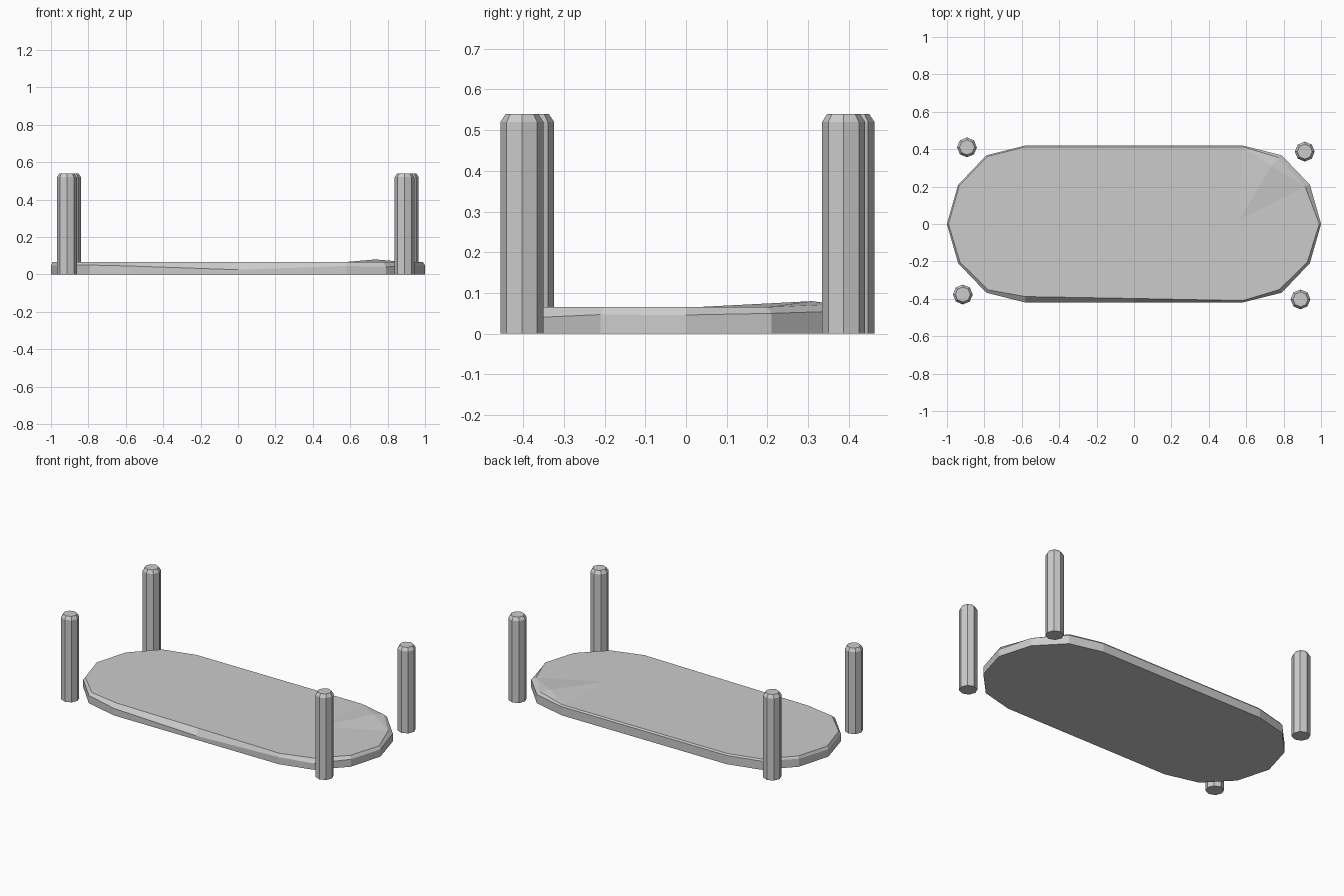
import bpy, bmesh
from math import cos, sin, pi

if "Cube" in bpy.data.objects:
    bpy.data.objects.remove(bpy.data.objects["Cube"])


def make_object(name, bm):
    bmesh.ops.recalc_face_normals(bm, faces=bm.faces)
    mesh = bpy.data.meshes.new(name)
    bm.to_mesh(mesh)
    bm.free()
    obj = bpy.data.objects.new(name, mesh)
    bpy.context.collection.objects.link(obj)
    return obj


def skin(bm, rings):
    loops = [[bm.verts.new(p) for p in ring] for ring in rings]
    n = len(loops[0])
    for a, b in zip(loops, loops[1:]):
        for i in range(n):
            j = (i + 1) % n
            bm.faces.new((a[i], a[j], b[j], b[i]))
    return loops


# Octagonal chamfered posts at the four slightly uneven corners
def post(name, x, y):
    bm = bmesh.new()
    rings = [[(x + r * cos(k * pi / 4), y + r * sin(k * pi / 4), z) for k in range(8)]
             for r, z in ((0.053, 0), (0.053, 0.52), (0.04, 0.54))]
    loops = skin(bm, rings)
    bm.faces.new(loops[0][::-1])
    bm.faces.new(loops[-1])
    make_object(name, bm)


post("front_left_post", -0.915, -0.377)
post("front_right_post", 0.89, -0.403)
post("back_left_post", -0.893, 0.41)
post("back_right_post", 0.913, 0.387)

# Slab outline from one quarter, counter-clockwise from the right tip
q = [(0.94, 0.21), (0.79, 0.367), (0.58, 0.42)]
outline = ([(1.0, 0.0)] + q + [(-x, y) for x, y in q[::-1]] + [(-1.0, 0.0)]
           + [(-x, -y) for x, y in q] + [(x, -y) for x, y in q[::-1]])
# Add a midpoint on the front edge where the worn chamfer is deepest
outline.insert(11, (0.0, -0.42))

# Height of the chamfer line and inset of the top rim, per outline point
edge_z = [0.046, 0.05, 0.055, 0.055, 0.055, 0.055, 0.05, 0.046,
          0.05, 0.05, 0.045, 0.025, 0.045, 0.04, 0.047]
inset = [0.012, 0.012, 0.01, 0.007, 0.007, 0.007, 0.008, 0.01,
         0.012, 0.016, 0.032, 0.022, 0.01, 0.018, 0.016]

bottom, middle, top = [], [], []
for (x, y), z, d in zip(outline, edge_z, inset):
    sx = max(-1, min(1, x / 0.9)) if abs(x) > 0.6 else 0
    sy = max(-1, min(1, y / 0.4))
    bottom.append((x, y, 0))
    middle.append((x, y, z))
    top.append((x - d * 0.8 * sx, y - d * sy, 0.065))
# Chipped notch beside the lifted corner
top[1] = (0.915, 0.2, 0.065)
top[2] = (0.775, 0.355, 0.072)

bm = bmesh.new()
loops = skin(bm, [bottom, middle, top])
bm.faces.new(loops[0][::-1])
t = loops[2]
hinge = bm.verts.new((0.56, 0.02, 0.065))
peak = bm.verts.new((0.735, 0.31, 0.08))
# Flat deck, then the lifted corner fan
bm.faces.new([hinge] + t[3:] + t[:2])
for face in ((hinge, t[1], peak), (t[1], t[2], peak),
             (t[2], t[3], peak), (t[3], hinge, peak)):
    bm.faces.new(face)
make_object("slab", bm)
